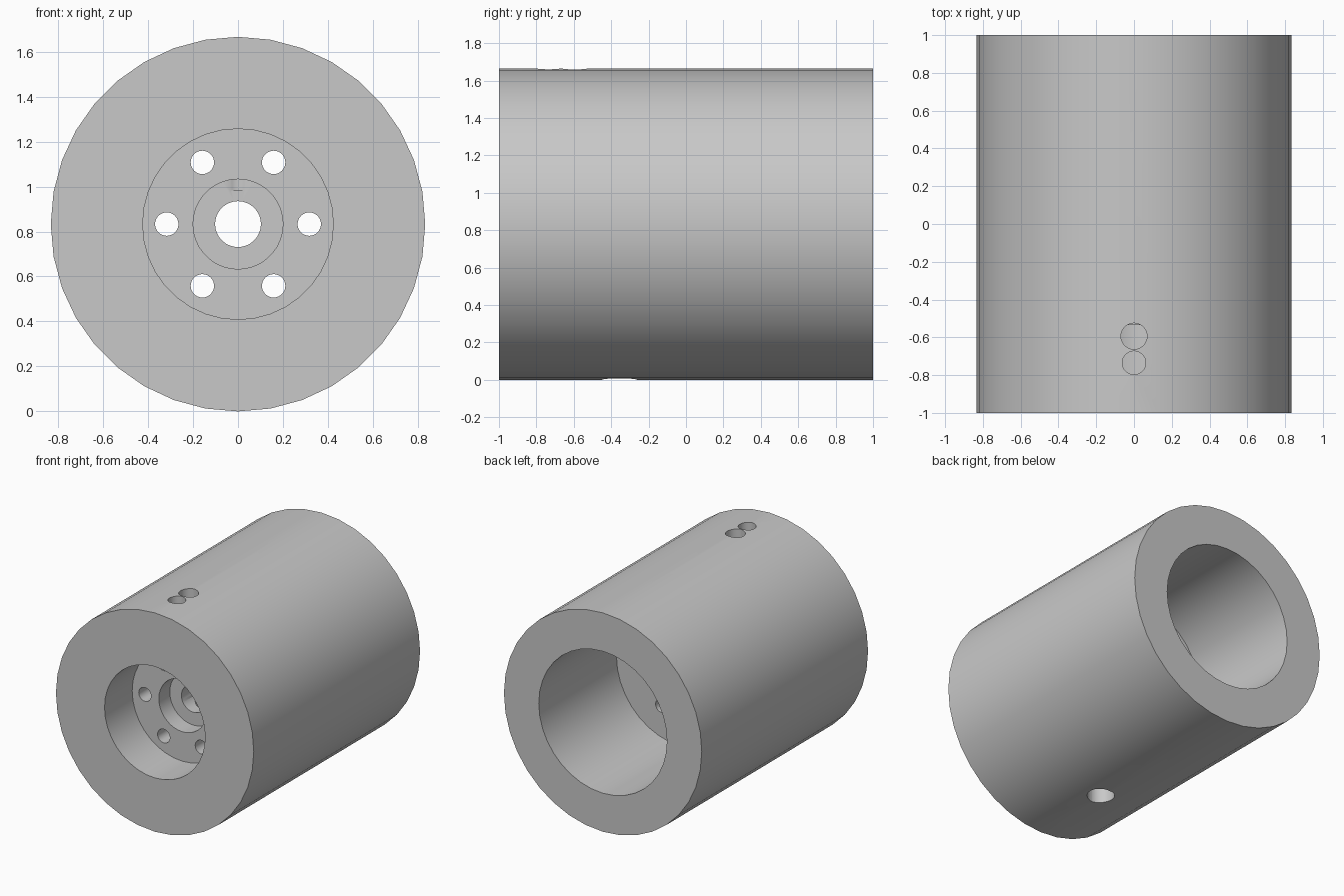
import bpy, bmesh, math
from mathutils import Matrix

cube = bpy.data.objects.get("Cube")
if cube:
    bpy.data.objects.remove(cube, do_unlink=True)

R = 0.833            # outer radius, also the height of the axis
WEB_FRONT, WEB_BACK = -0.667, 0.065

metal = bpy.data.materials.new("light_grey_metal")
metal.use_nodes = True
grey = (0.58, 0.58, 0.58, 1)
metal.diffuse_color = grey
metal.node_tree.nodes["Principled BSDF"].inputs["Base Color"].default_value = grey


def make_object(name, bm):
    bmesh.ops.recalc_face_normals(bm, faces=bm.faces)
    mesh = bpy.data.meshes.new(name)
    bm.to_mesh(mesh)
    bm.free()
    mesh.materials.append(metal)
    obj = bpy.data.objects.new(name, mesh)
    bpy.context.collection.objects.link(obj)
    return obj


def lathe(name, profile, sides):
    """Revolve a closed (radius, y) profile around the y axis."""
    bm = bmesh.new()
    rings = []
    for i in range(sides):
        a = math.tau * i / sides
        rings.append([bm.verts.new((r * math.sin(a), y, R + r * math.cos(a)))
                      for r, y in profile])
    n = len(profile)
    for i in range(sides):
        p, q = rings[i], rings[(i + 1) % sides]
        for j in range(n):
            k = (j + 1) % n
            bm.faces.new((p[j], p[k], q[k], q[j]))
    return make_object(name, bm)


def drill(name, radius, start, end):
    """Cylinder cutter between two points."""
    bm = bmesh.new()
    axis = end - start
    turn = axis.to_track_quat('Z', 'Y').to_matrix().to_4x4()
    bmesh.ops.create_cone(bm, cap_ends=True, segments=32, radius1=radius,
                          radius2=radius, depth=axis.length,
                          matrix=Matrix.Translation((start + end) / 2) @ turn)
    obj = make_object(name, bm)
    obj.hide_render = True
    return obj


def vec(x, y, z):
    return Matrix.Translation((x, y, z)).to_translation()


# Main body: front recess, stepped centre hole and deep back bore
profile = [(R, -1), (R, 1), (0.54, 1), (0.54, WEB_BACK), (0.102, WEB_BACK),
           (0.102, -0.535), (0.2, -0.535), (0.2, WEB_FRONT),
           (0.424, WEB_FRONT), (0.424, -1)]
body = lathe("cylinder_body", profile, 36)

# Ring of six holes through the web
cutters = []
for i in range(6):
    a = math.tau * i / 6
    x, z = 0.317 * math.cos(a), R + 0.317 * math.sin(a)
    cutters.append(drill("ring_hole_cutter", 0.052, vec(x, -0.8, z), vec(x, 0.2, z)))

# Two ports on top and one port underneath
cutters.append(drill("top_port_cutter", 0.069, vec(0, -0.594, R + 0.15), vec(0, -0.594, 2)))
cutters.append(drill("front_port_cutter", 0.062, vec(0, -0.735, R + 0.3), vec(0, -0.735, 2)))
cutters.append(drill("bottom_port_cutter", 0.095, vec(0, -0.355, R), vec(0, -0.355, -0.2)))

bpy.ops.object.select_all(action='DESELECT')
body.select_set(True)
bpy.context.view_layer.objects.active = body
for cutter in cutters:
    mod = body.modifiers.new("hole", 'BOOLEAN')
    mod.operation = 'DIFFERENCE'
    mod.solver = 'EXACT'
    mod.object = cutter
    bpy.ops.object.modifier_apply(modifier=mod.name)
    bpy.data.objects.remove(cutter, do_unlink=True)

bpy.ops.object.shade_smooth_by_angle(angle=math.radians(30))
